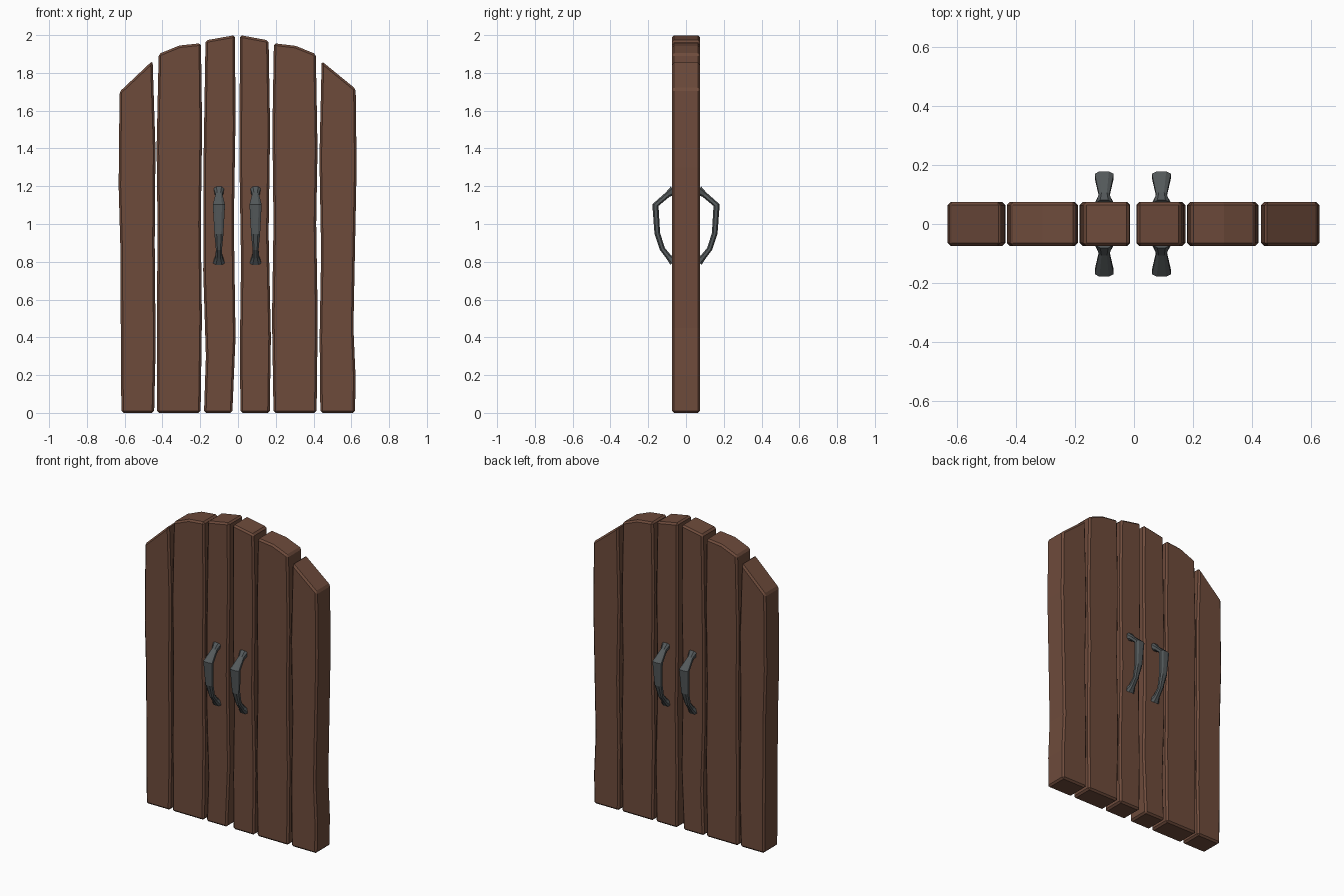
import bpy, bmesh
from mathutils import Vector

if "Cube" in bpy.data.objects:
    bpy.data.objects.remove(bpy.data.objects["Cube"])


def material(name, rgb):
    m = bpy.data.materials.new(name)
    m.diffuse_color = (*rgb, 1)
    m.use_nodes = True
    m.node_tree.nodes["Principled BSDF"].inputs["Base Color"].default_value = m.diffuse_color
    return m


WOOD = material("brown_wood", (0.155, 0.070, 0.044))
IRON = material("grey_iron", (0.090, 0.102, 0.106))


def finish(bm, name, mat):
    bmesh.ops.recalc_face_normals(bm, faces=bm.faces)
    mesh = bpy.data.meshes.new(name)
    bm.to_mesh(mesh)
    bm.free()
    mesh.materials.append(mat)
    obj = bpy.data.objects.new(name, mesh)
    bpy.context.collection.objects.link(obj)
    return obj


def plank(name, left, top, right):
    """Wavy outline (left side upwards, top, right side downwards) given thickness."""
    bm = bmesh.new()
    outline = left + top + right
    rings = [[bm.verts.new((x, y, z)) for x, z in outline] for y in (-0.075, 0.075)]
    n = len(outline)
    bm.faces.new(rings[0])
    bm.faces.new(rings[1][::-1])
    for i in range(n):
        j = (i + 1) % n
        bm.faces.new((rings[0][i], rings[0][j], rings[1][j], rings[1][i]))
    obj = finish(bm, name, WOOD)
    bevel = obj.modifiers.new("worn_edges", "BEVEL")
    bevel.width = 0.011
    bevel.segments = 1
    bevel.limit_method = "ANGLE"
    bevel.angle_limit = 0.6


# planks, from left to right
plank("plank_outer_left",
      [(-0.617, 0), (-0.620, 0.25), (-0.622, 0.85), (-0.632, 1.2)],
      [(-0.627, 1.70), (-0.452, 1.865)],
      [(-0.437, 1.4), (-0.441, 0.9), (-0.436, 0.35), (-0.444, 0)])
plank("plank_middle_left",
      [(-0.428, 0), (-0.429, 0.5), (-0.426, 1.0), (-0.431, 1.4)],
      [(-0.420, 1.90), (-0.310, 1.945), (-0.196, 1.957)],
      [(-0.190, 1.5), (-0.197, 1.0), (-0.191, 0.5), (-0.198, 0)])
plank("plank_inner_left",
      [(-0.180, 0), (-0.170, 0.3), (-0.184, 0.75), (-0.183, 1.3)],
      [(-0.172, 1.972), (-0.015, 2.0)],
      [(-0.014, 1.5), (-0.022, 1.0), (-0.013, 0.4), (-0.030, 0)])
plank("plank_inner_right",
      [(0.013, 0), (0.010, 0.35), (0.016, 0.8), (0.008, 1.3)],
      [(0.010, 2.0), (0.162, 1.972)],
      [(0.170, 1.5), (0.162, 0.95), (0.174, 0.4), (0.168, 0)])
plank("plank_middle_right",
      [(0.188, 0), (0.180, 0.5), (0.188, 1.0), (0.182, 1.5)],
      [(0.190, 1.957), (0.305, 1.943), (0.412, 1.90)],
      [(0.421, 1.4), (0.414, 1.0), (0.422, 0.5), (0.416, 0)])
plank("plank_outer_right",
      [(0.436, 0), (0.432, 0.4), (0.440, 0.85), (0.431, 1.35)],
      [(0.443, 1.862), (0.623, 1.715)],
      [(0.628, 1.3), (0.620, 0.9), (0.611, 0.45), (0.622, 0.2), (0.620, 0)])

# handle path: distance from door centre, height, width, thickness
GRIP = [(0.066, 1.178, 0.055, 0.050), (0.098, 1.155, 0.036, 0.030),
        (0.162, 1.100, 0.064, 0.034), (0.152, 0.950, 0.048, 0.030),
        (0.125, 0.868, 0.032, 0.028), (0.092, 0.826, 0.036, 0.030),
        (0.066, 0.800, 0.062, 0.046)]
SECTION = [(-.5, -.25), (-.25, -.5), (.25, -.5), (.5, -.25),
           (.5, .25), (.25, .5), (-.25, .5), (-.5, .25)]


def handle(name, x, side):
    """Forged pull handle: an eight-sided section swept along the bent grip."""
    bm = bmesh.new()
    rings = []
    for i, (y, z, w, t) in enumerate(GRIP):
        a, b = GRIP[max(i - 1, 0)], GRIP[min(i + 1, len(GRIP) - 1)]
        along = Vector((b[0] - a[0], b[1] - a[1])).normalized()
        out = Vector((-along.y, along.x))
        rings.append([bm.verts.new((x + u * w, side * (y + out.x * v * t), z + out.y * v * t))
                      for u, v in SECTION])
    for r, s in zip(rings, rings[1:]):
        for k in range(8):
            m = (k + 1) % 8
            bm.faces.new((r[k], r[m], s[m], s[k]))
    bm.faces.new(rings[0])
    bm.faces.new(rings[-1])
    finish(bm, name, IRON)


for x, where in ((-0.101, "left"), (0.093, "right")):
    handle("front_handle_" + where, x, -1)
    handle("back_handle_" + where, x, 1)
